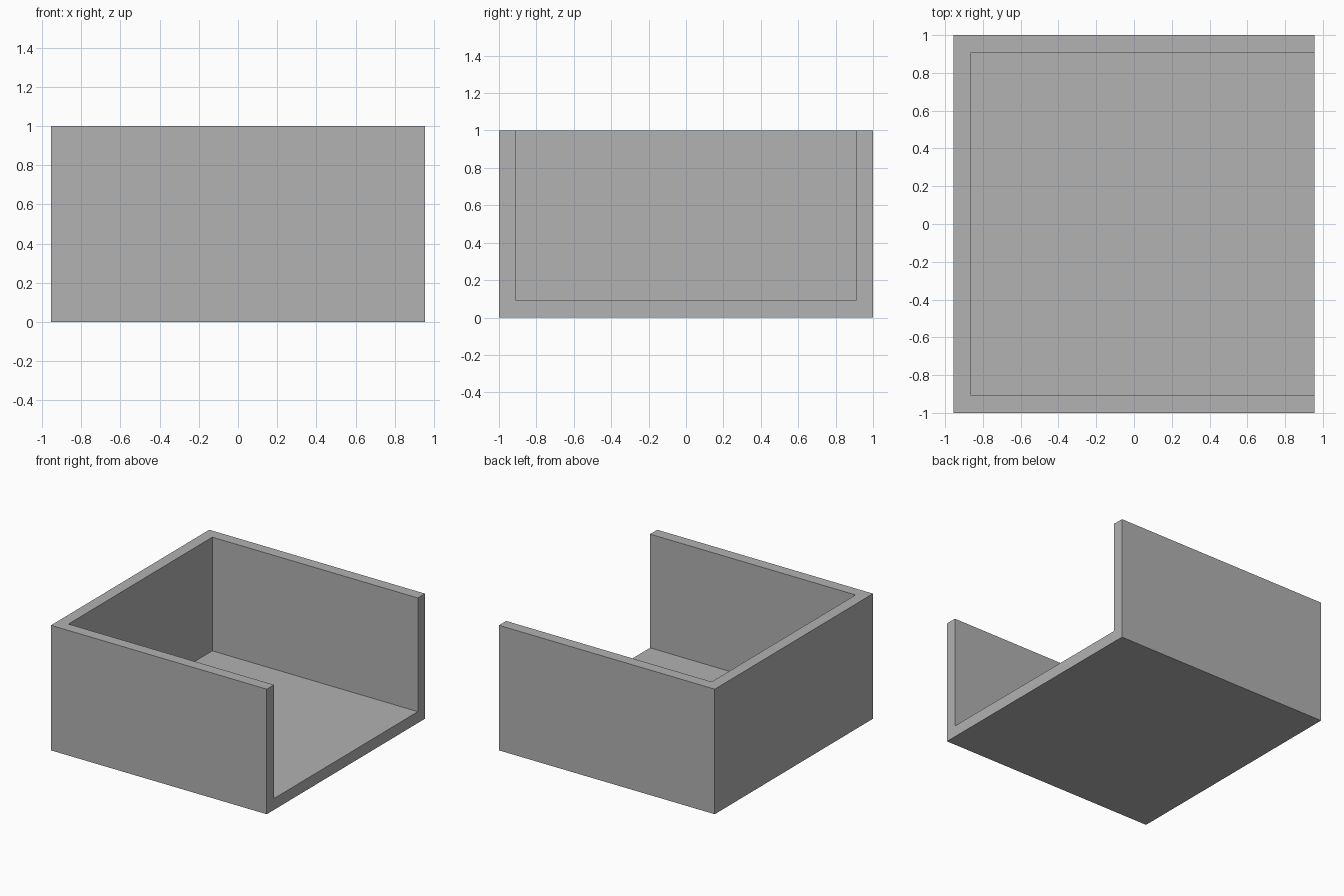
import bpy
import bmesh
from mathutils import Matrix, Vector

default = bpy.data.objects.get("Cube")
if default:
    bpy.data.objects.remove(default, do_unlink=True)

WALL = 1 / 11
HALF_X, HALF_Y, HEIGHT = 21 / 22, 1.0, 1.0

grey = bpy.data.materials.new("plain_grey")
grey.use_nodes = True
colour = (0.445, 0.445, 0.445, 1)
grey.diffuse_color = colour
grey.node_tree.nodes["Principled BSDF"].inputs["Base Color"].default_value = colour


def add_box(name, low, high):
    """Box object spanning two opposite corners."""
    low, high = Vector(low), Vector(high)
    bm = bmesh.new()
    place = Matrix.Translation((low + high) / 2) @ Matrix.Diagonal((*(high - low), 1))
    bmesh.ops.create_cube(bm, size=1, matrix=place)
    mesh = bpy.data.meshes.new(name)
    bm.to_mesh(mesh)
    bm.free()
    mesh.materials.append(grey)
    obj = bpy.data.objects.new(name, mesh)
    bpy.context.collection.objects.link(obj)
    return obj


# Outer block of the tray
tray = add_box("open_tray", (-HALF_X, -HALF_Y, 0), (HALF_X, HALF_Y, HEIGHT))

# Hollow, running out through the top and the left (+x) side
hollow = add_box("hollow_cutter",
                 (-HALF_X + WALL, -HALF_Y + WALL, WALL),
                 (HALF_X + 1, HALF_Y - WALL, HEIGHT + 1))
hollow.hide_render = True

cut = tray.modifiers.new("hollow", "BOOLEAN")
cut.operation = "DIFFERENCE"
cut.solver = "EXACT"
cut.object = hollow

# Bake the cut and drop the cutter
bpy.context.view_layer.update()
graph = bpy.context.evaluated_depsgraph_get()
result = bpy.data.meshes.new_from_object(tray.evaluated_get(graph))
tray.modifiers.clear()
tray.data = result
bpy.data.objects.remove(hollow, do_unlink=True)
